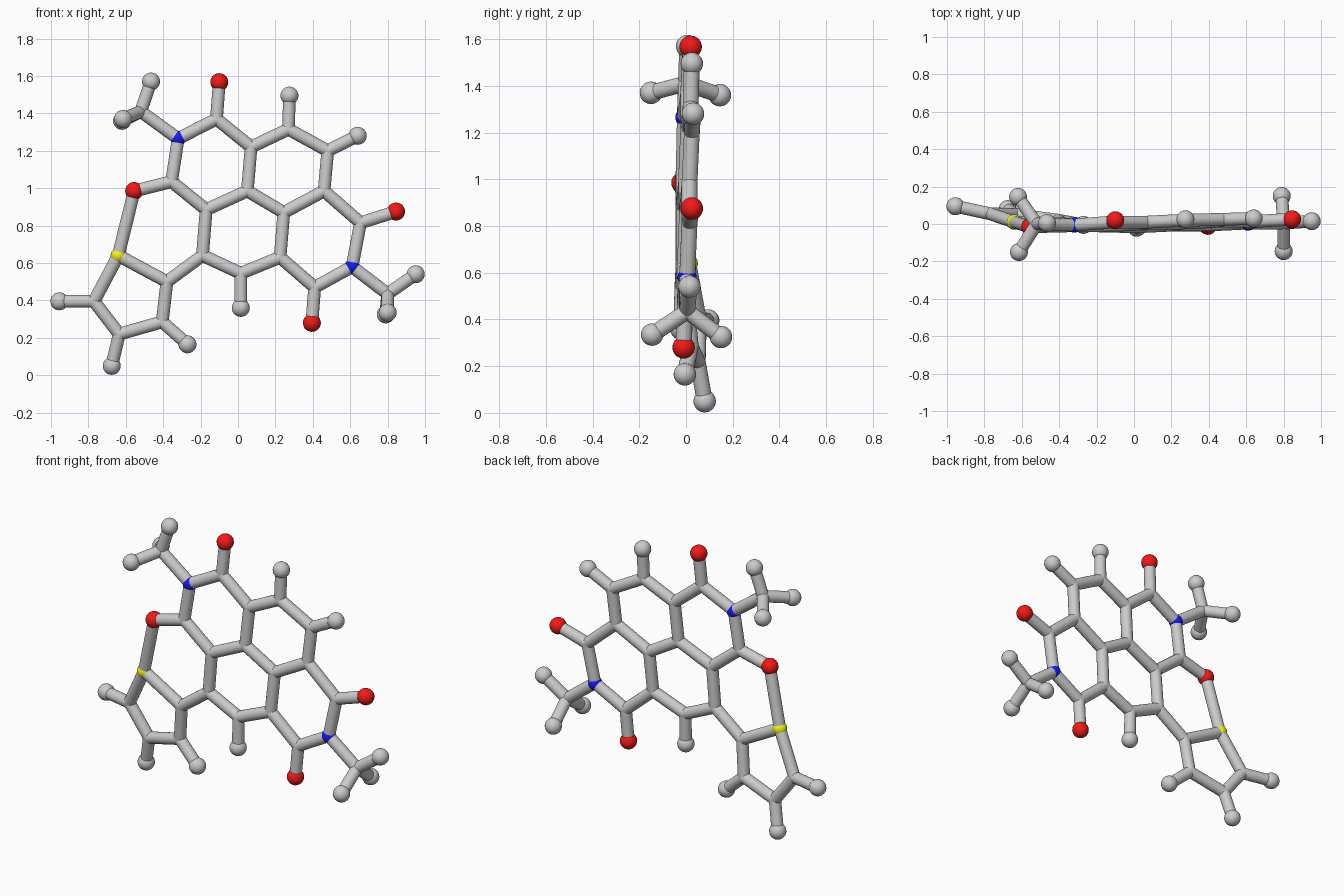
import bpy, bmesh
from mathutils import Vector, Matrix

if "Cube" in bpy.data.objects:
    bpy.data.objects.remove(bpy.data.objects["Cube"])

BOND_R = 0.034
BALL_R = 0.048
REACH = 0.31          # atoms closer than this are bonded

# ring skeleton and side carbons
ring_core = [(-.115, .01, 1.37), (-.355, -.01, 1.035), (.07, .01, 1.22), (.27, .02, 1.315),
             (.48, .025, 1.20), (.46, .015, .985), (.245, .005, .87), (.05, 0, .985),
             (-.17, -.01, .885), (-.19, -.01, .64), (.015, -.015, .545), (.225, -.005, .63),
             (.41, -.005, .47), (.655, .015, .815)]
small_ring = [(-.38, 0, .50), (-.405, .02, .285), (-.635, .05, .22), (-.77, .055, .395)]
methyl = [(-.52, 0, 1.41), (.80, .005, .435)]
hydrogen = [(-.465, .005, 1.57), (-.62, .145, 1.36), (-.615, -.15, 1.37),
            (.275, .025, 1.495), (.64, .03, 1.28), (.015, -.02, .36),
            (.95, .015, .54), (.79, .15, .325), (.80, -.145, .335),
            (-.27, -.005, .165), (-.675, .08, .05), (-.955, .095, .395)]
nitrogen = [(-.32, -.005, 1.265), (.61, .005, .58)]
oxygen = [(-.10, .02, 1.567), (-.555, -.015, .985), (.845, .025, .875), (.395, -.01, .28)]
sulphur = [(-.64, .01, .64)]


def finish(name, bm, color=None):
    mesh = bpy.data.meshes.new(name)
    bm.to_mesh(mesh)
    bm.free()
    for p in mesh.polygons:
        p.use_smooth = True
    mesh.set_sharp_from_angle(angle=0.7)
    obj = bpy.data.objects.new(name, mesh)
    bpy.context.collection.objects.link(obj)
    if color:
        mat = bpy.data.materials.new(name)
        mat.diffuse_color = color
        mat.use_nodes = True
        mat.node_tree.nodes["Principled BSDF"].inputs["Base Color"].default_value = mat.diffuse_color
        mesh.materials.append(mat)
    return obj


def balls(name, points, radius, color=None):
    bm = bmesh.new()
    for p in points:
        bmesh.ops.create_uvsphere(bm, u_segments=24, v_segments=14, radius=radius,
                                  matrix=Matrix.Translation(p))
    return finish(name, bm, color)


def rod(bm, a, b, radius):
    a, b = Vector(a), Vector(b)
    d = b - a
    m = Matrix.Translation((a + b) / 2) @ d.to_track_quat('Z', 'Y').to_matrix().to_4x4()
    bmesh.ops.create_cone(bm, cap_ends=True, segments=20, radius1=radius, radius2=radius,
                          depth=d.length, matrix=m)


# balls
carbon = ring_core + small_ring + methyl
balls("carbon_joints", carbon, BOND_R)
balls("hydrogen_balls", hydrogen, BALL_R)
balls("oxygen_balls", oxygen, BALL_R, (0.9, 0.01, 0.01, 1))
balls("nitrogen_balls", nitrogen, 0.041, (0.01, 0.01, 0.85, 1))
balls("sulphur_ball", sulphur, 0.041, (0.9, 0.9, 0.01, 1))

# rods between neighbouring atoms
bm = bmesh.new()
heavy = carbon + nitrogen + oxygen + sulphur
atoms = heavy + hydrogen
for i, a in enumerate(heavy):
    for b in atoms[i + 1:]:
        if (Vector(a) - Vector(b)).length < REACH:
            rod(bm, a, b, BOND_R)
rod(bm, sulphur[0], oxygen[1], BOND_R)
finish("bond_rods", bm)
